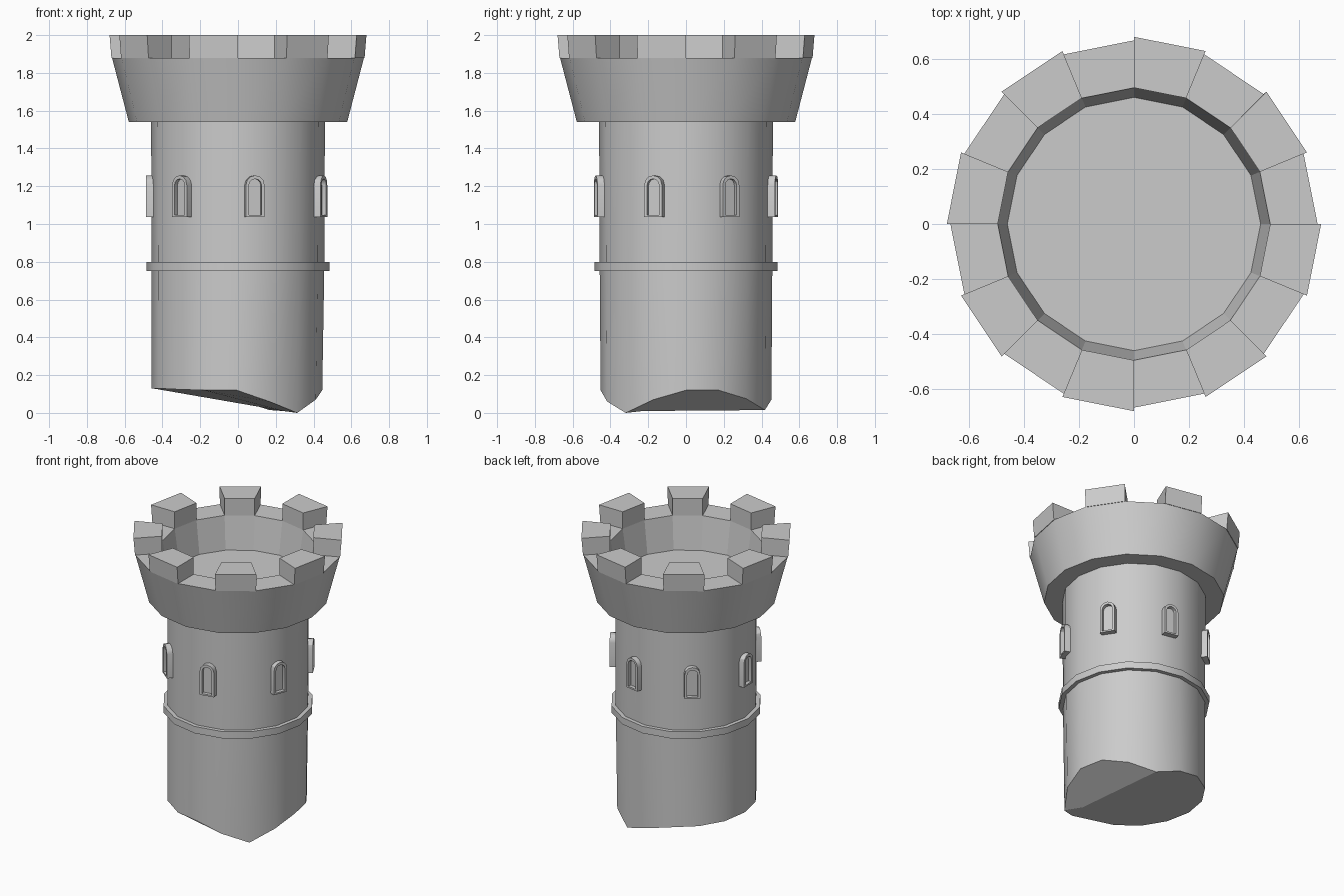
import bpy, bmesh, math
from mathutils import Vector

cube = bpy.data.objects.get("Cube")
if cube:
    bpy.data.objects.remove(cube, do_unlink=True)

SIDES = 16
STEP = 2 * math.pi / SIDES

stone = bpy.data.materials.new("grey_stone")
stone.use_nodes = True
stone.diffuse_color = (0.6, 0.6, 0.6, 1)
bsdf = stone.node_tree.nodes["Principled BSDF"]
bsdf.inputs["Base Color"].default_value = (0.6, 0.6, 0.6, 1)
bsdf.inputs["Roughness"].default_value = 0.8


def polar(r, angle, z):
    return Vector((r * math.cos(angle), r * math.sin(angle), z))


def finish(name, bm, smooth=True):
    bmesh.ops.recalc_face_normals(bm, faces=bm.faces)
    mesh = bpy.data.meshes.new(name)
    bm.to_mesh(mesh)
    bm.free()
    mesh.materials.append(stone)
    obj = bpy.data.objects.new(name, mesh)
    bpy.context.collection.objects.link(obj)
    if smooth:
        bpy.ops.object.select_all(action='DESELECT')
        obj.select_set(True)
        bpy.context.view_layer.objects.active = obj
        bpy.ops.object.shade_smooth_by_angle(angle=math.radians(30))
    return obj


def bridge(bm, a, b):
    n = len(a)
    for i in range(n):
        j = (i + 1) % n
        bm.faces.new((a[i], a[j], b[j], b[i]))


def ring(bm, r, z):
    return [bm.verts.new(polar(r, i * STEP, z)) for i in range(SIDES)]


# Tower shaft with a broken, wedge-shaped foot
foot = [.12, .12, .075, .015, .07, .11, .12, .125,
        .13, .13, .125, .12, .12, .06, 0, .07]
bm = bmesh.new()
low = [bm.verts.new(polar(.452, i * STEP, z) - Vector((.006, 0, 0)))
       for i, z in enumerate(foot)]
mid = ring(bm, .457, .78)
top = ring(bm, .46, 1.55)
bridge(bm, low, mid)
bridge(bm, mid, top)
ridge = bm.verts.new((.24, -.23, .01))
bm.faces.new(low[3:15] + [ridge])
bm.faces.new(low[14:] + low[:4] + [ridge])
bm.faces.new(top)
finish("tower_shaft", bm)

# Thin band around the shaft
bm = bmesh.new()
loops = [ring(bm, r, z) for r, z in
         [(.45, .752), (.484, .752), (.484, .80), (.45, .80)]]
for k in range(4):
    bridge(bm, loops[k], loops[(k + 1) % 4])
finish("belt_course", bm)

# Flared crown with a sunken roof floor
bm = bmesh.new()
loops = [ring(bm, r, z) for r, z in
         [(.44, 1.54), (.578, 1.54), (.667, 1.88), (.495, 1.88), (.46, 1.65)]]
for a, b in zip(loops, loops[1:]):
    bridge(bm, a, b)
bm.faces.new(loops[-1])
crown = finish("flared_crown", bm)
for p in crown.data.polygons:
    if p.center.xy.length < .49 and p.center.z > 1.6:
        p.use_smooth = False

# Battlements on every other side
bm = bmesh.new()
for k in range(1, SIDES, 2):
    a, b = k * STEP, (k + 1) * STEP
    base, cap = [[bm.verts.new(polar(r, t, z)) for r, t in
                  [(.495, a), (outer, a), (outer, b), (.495, b)]]
                 for outer, z in [(.67, 1.878), (.68, 2.0)]]
    bridge(bm, base, cap)
    bm.faces.new(base)
    bm.faces.new(cap)
finish("battlements", bm, smooth=False)


# Arched window frames with recessed panes
def arch(half, bottom, spring):
    pts = [(-half, bottom), (half, bottom)]
    for i in range(7):
        t = math.pi * i / 6
        pts.append((half * math.cos(t), spring + half * math.sin(t)))
    return pts


outer, inner = arch(.05, 1.037, 1.207), arch(.034, 1.048, 1.205)
for k in range(7):
    angle = math.radians(-21 + 50.3 * k)
    out = polar(1, angle, 0)
    side = Vector((-out.y, out.x, 0))
    bm = bmesh.new()
    loops = [[bm.verts.new(out * d + side * u + Vector((0, 0, v))) for u, v in pts]
             for pts, d in [(outer, .44), (outer, .487), (inner, .487), (inner, .462)]]
    for a, b in zip(loops, loops[1:]):
        bridge(bm, a, b)
    bm.faces.new(loops[-1])
    finish("window_%d" % (k + 1), bm)
